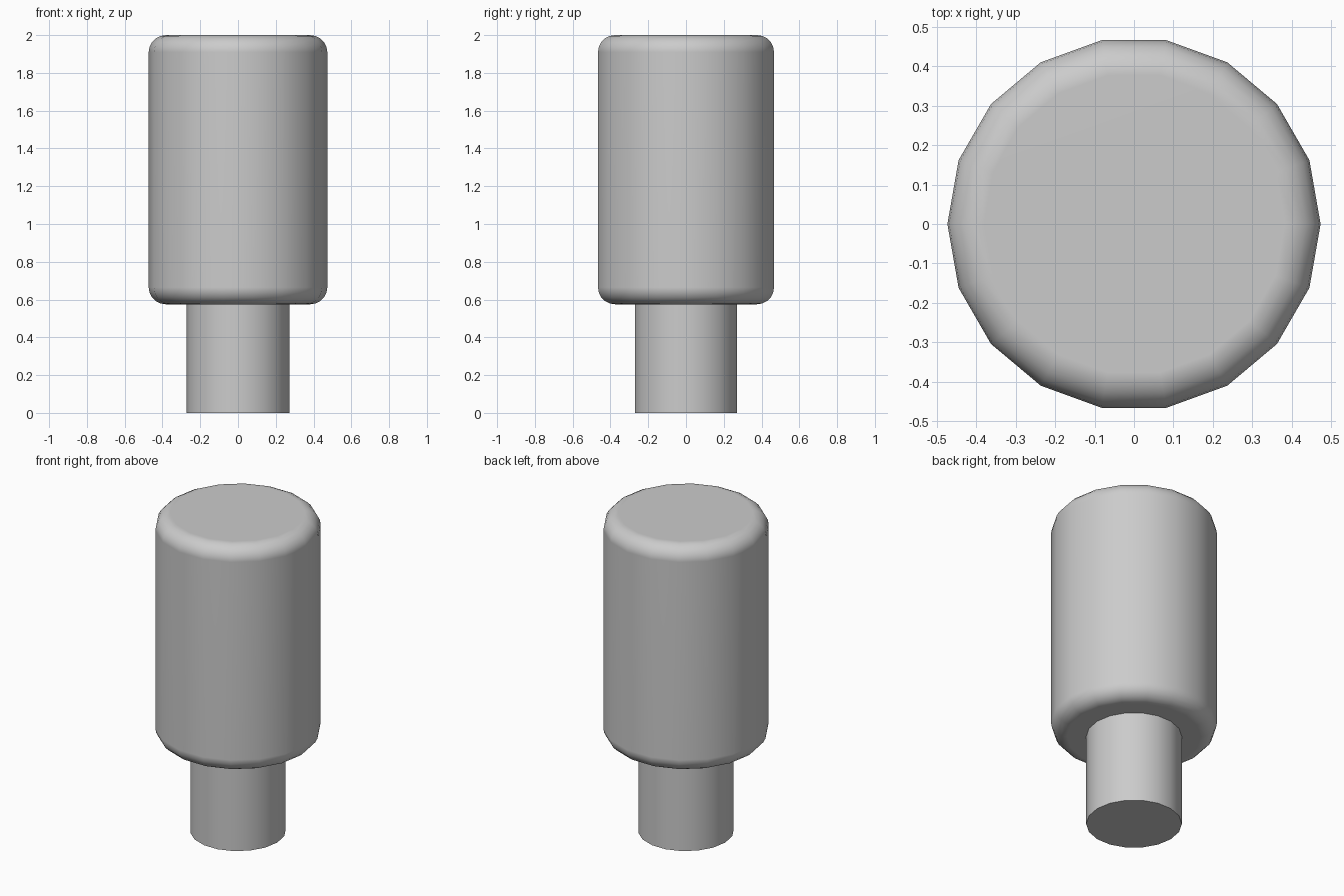
import bpy
import math

cube = bpy.data.objects.get("Cube")
if cube:
    bpy.data.objects.remove(cube, do_unlink=True)

# Single plain grey material
grey = bpy.data.materials.new("plain grey")
grey.use_nodes = True
colour = (0.6, 0.6, 0.6, 1)
grey.diffuse_color = colour
for node in grey.node_tree.nodes:
    if node.type == 'BSDF_PRINCIPLED':
        node.inputs["Base Color"].default_value = colour

SIDES = 18


def cylinder(name, radius, bottom, top):
    """Upright cylinder with a corner on the x axis."""
    bpy.ops.mesh.primitive_cylinder_add(
        vertices=SIDES, radius=radius, depth=top - bottom,
        location=(0, 0, (bottom + top) / 2), rotation=(0, 0, math.pi / 2))
    obj = bpy.context.object
    bpy.ops.object.transform_apply(location=False, rotation=True, scale=False)
    obj.name = name
    obj.data.materials.append(grey)
    return obj


# Narrow stem with crisp rims
stem = cylinder("stem", 0.273, 0, 0.6)
bpy.ops.object.shade_smooth_by_angle(angle=math.radians(40))

# Wide body with rounded rims
body = cylinder("body", 0.473, 0.575, 2)
bpy.ops.object.shade_smooth()
bevel = body.modifiers.new("rounded rims", 'BEVEL')
bevel.width = 0.09
bevel.segments = 5
bevel.limit_method = 'ANGLE'
bevel.angle_limit = math.radians(60)
normals = body.modifiers.new("flat ends", 'WEIGHTED_NORMAL')
normals.keep_sharp = True
